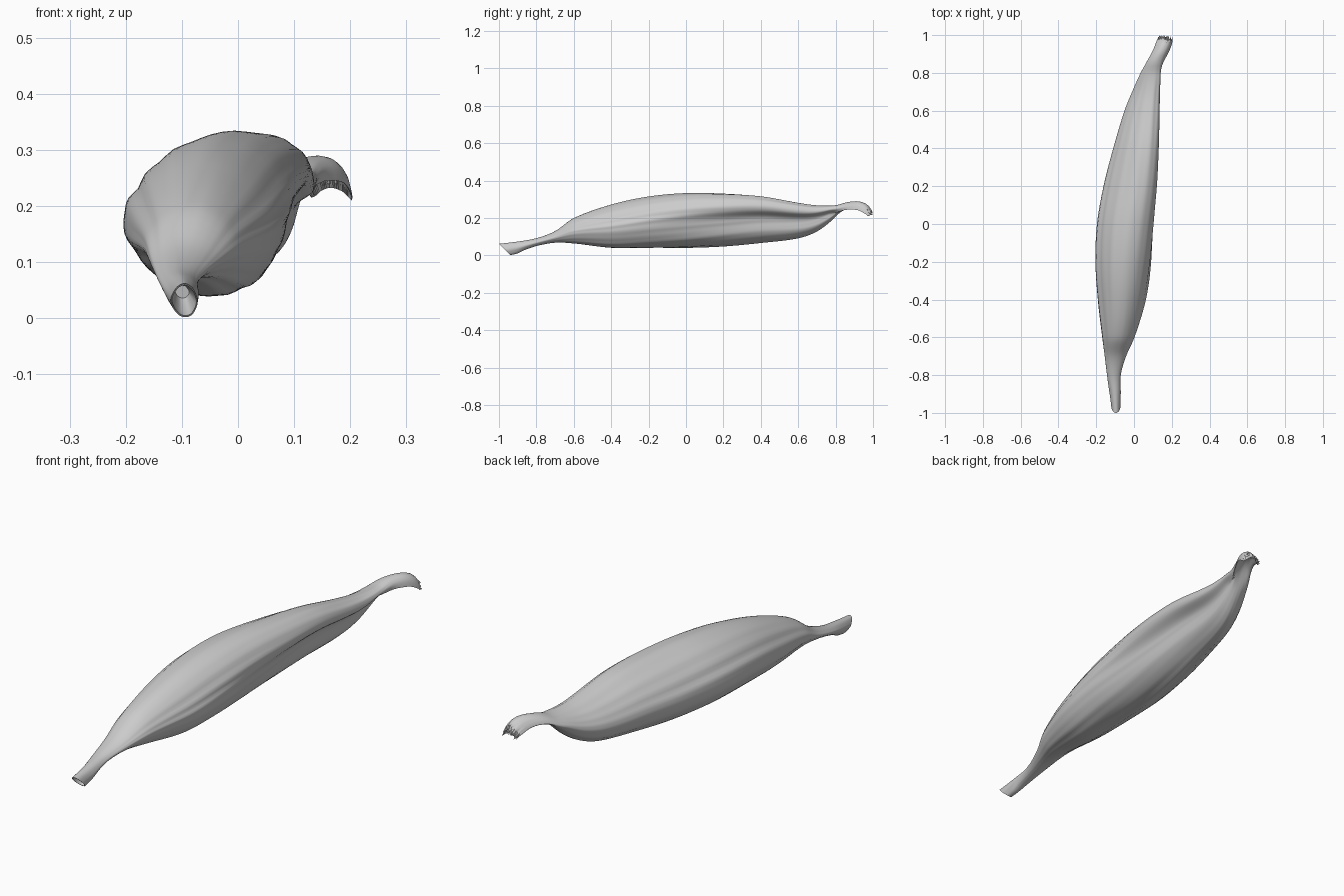
import bpy, bmesh, math, random
from mathutils import Vector

if "Cube" in bpy.data.objects:
    bpy.data.objects.remove(bpy.data.objects["Cube"])

random.seed(4)

# Envelope of the pod along its length: y, xmin, xmax, zmin, zmax
STATIONS = [
    (-1.00, -0.120, -0.072, 0.002, 0.062), (-0.90, -0.130, -0.070, 0.018, 0.074),
    (-0.80, -0.143, -0.070, 0.050, 0.092), (-0.70, -0.155, -0.042, 0.068, 0.130),
    (-0.60, -0.168, 0.002, 0.064, 0.200), (-0.40, -0.192, 0.062, 0.041, 0.272),
    (-0.20, -0.205, 0.095, 0.040, 0.315), (0.00, -0.197, 0.112, 0.041, 0.333),
    (0.20, -0.162, 0.125, 0.050, 0.330), (0.40, -0.110, 0.131, 0.068, 0.315),
    (0.60, -0.050, 0.135, 0.092, 0.279), (0.70, -0.010, 0.137, 0.128, 0.266),
    (0.80, 0.035, 0.143, 0.200, 0.268), (0.86, 0.068, 0.160, 0.240, 0.284),
    (0.92, 0.100, 0.188, 0.242, 0.289), (0.97, 0.120, 0.203, 0.220, 0.272),
    (1.00, 0.130, 0.203, 0.210, 0.240),
]

# Unit cross-sections: full front, folded back with a crease, thin arched tail
FRONT = [(-1, 0), (-.85, .4), (-.45, .85), (.1, 1), (.6, .75), (.9, .3),
         (1, -.1), (.9, -.45), (.6, -.85), (.15, -1), (-.35, -.9), (-.8, -.5)]
BACK = [(-1, -.2), (-.8, .25), (-.35, .7), (.3, 1), (.85, .9), (1, .5),
        (.6, .15), (.5, -.15), (.45, -.55), (.1, -.9), (-.3, -1), (-.75, -.7)]
TAIL = [(-1, -.6), (-.85, 0), (-.5, .65), (0, 1), (.5, .8), (.85, .1),
        (1, -1), (.75, -.4), (.5, .1), (0, .5), (-.45, .2), (-.8, -.5)]
SIDES, RINGS = 72, 110


def smooth(a, b, t):
    t = min(max((t - a) / (b - a), 0), 1)
    return t * t * (3 - 2 * t)


def spline(p0, p1, p2, p3, t):
    return 0.5 * (2 * p1 + (p2 - p0) * t + (2 * p0 - 5 * p1 + 4 * p2 - p3) * t * t
                  + (3 * p1 - p0 - 3 * p2 + p3) * t ** 3)


def envelope(y):
    n = len(STATIONS)
    i = max(k for k in range(n - 1) if STATIONS[k][0] <= y + 1e-9)
    a, b, c, d = (STATIONS[min(max(i + k, 0), n - 1)] for k in (-1, 0, 1, 2))
    t = (y - b[0]) / (c[0] - b[0])
    dt = c[0] - b[0]
    out = []
    for k in range(1, 5):
        # Hermite interpolation for uneven station spacing
        m0 = (c[k] - a[k]) / (c[0] - a[0]) * dt
        m1 = (d[k] - b[k]) / (d[0] - b[0]) * dt
        out.append((2*t**3 - 3*t*t + 1) * b[k] + (t**3 - 2*t*t + t) * m0
                   + (3*t*t - 2*t**3) * c[k] + (t**3 - t*t) * m1)
    return out


def section(y, s):
    wb, wt = smooth(-0.45, 0.6, y), smooth(0.76, 0.9, y)
    pts = [Vector(f).lerp(Vector(b), wb).lerp(Vector(t), wt)
           for f, b, t in zip(FRONT, BACK, TAIL)]
    i, n = int(s * 12), 12
    return spline(*(pts[(i + k) % n] for k in (-1, 0, 1, 2)), s * 12 - i)


# Irregular fibrous wrinkles running diagonally along the husk
WAVES = [(random.randint(5, 23), random.uniform(1, 6), random.uniform(0, 6.28))
         for _ in range(9)]


def wrinkle(y, s):
    a = s * math.tau
    return sum(math.sin(f * a + tw * y + p + 0.7 * math.sin(3 * y + p))
               for f, tw, p in WAVES) / len(WAVES)


# Husk: one lofted skin with open ends
bm = bmesh.new()
rings = []
ragged = [random.uniform(-0.022, 0) for _ in range(SIDES)]
for r in range(RINGS + 1):
    y = -1 + 2 * r / RINGS
    x0, x1, z0, z1 = envelope(y)
    ring = []
    for j in range(SIDES):
        s = j / SIDES
        u, v = section(y, s)
        body = smooth(-0.95, -0.4, y) * (1 - smooth(0.7, 0.9, y))
        k = 1 + (0.008 + 0.035 * body) * wrinkle(y, s)
        x = (x0 + x1) / 2 + u * k * (x1 - x0) / 2
        z = (z0 + z1) / 2 + v * k * (z1 - z0) / 2
        # slanted mouth at the front, torn edge at the back
        dy = (1 - v) * 0.03 * (1 - smooth(-1, -0.85, y))
        dy += ragged[j] * smooth(0.97, 1, y) - 0.01 * max(u, 0) * smooth(0.9, 1, y)
        ring.append(bm.verts.new((x, y + dy, max(z, 0))))
    rings.append(ring)
for a, b in zip(rings, rings[1:]):
    for j in range(SIDES):
        k = (j + 1) % SIDES
        bm.faces.new((a[j], a[k], b[k], b[j]))
bmesh.ops.recalc_face_normals(bm, faces=bm.faces)

# Inner cup of the hollow front stalk
inner = []
for depth, scale in ((0, 0.9), (0.05, 0.75), (0.12, 0.4)):
    src = rings[int(depth * RINGS / 2)]
    c = sum((q.co for q in src), Vector()) / SIDES
    inner.append([bm.verts.new(c + (q.co - c) * scale) for q in src])
loops = [rings[0]] + inner
for a, b in zip(loops, loops[1:]):
    for j in range(SIDES):
        k = (j + 1) % SIDES
        bm.faces.new((a[k], a[j], b[j], b[k]))
bm.faces.new(inner[-1])
bmesh.ops.recalc_face_normals(bm, faces=bm.faces)

mesh = bpy.data.meshes.new("dried_husk")
bm.to_mesh(mesh)
bm.free()
husk = bpy.data.objects.new("dried_husk", mesh)
bpy.context.collection.objects.link(husk)
bpy.context.view_layer.objects.active = husk
husk.select_set(True)
bpy.ops.object.shade_smooth_by_angle(angle=math.radians(35))
